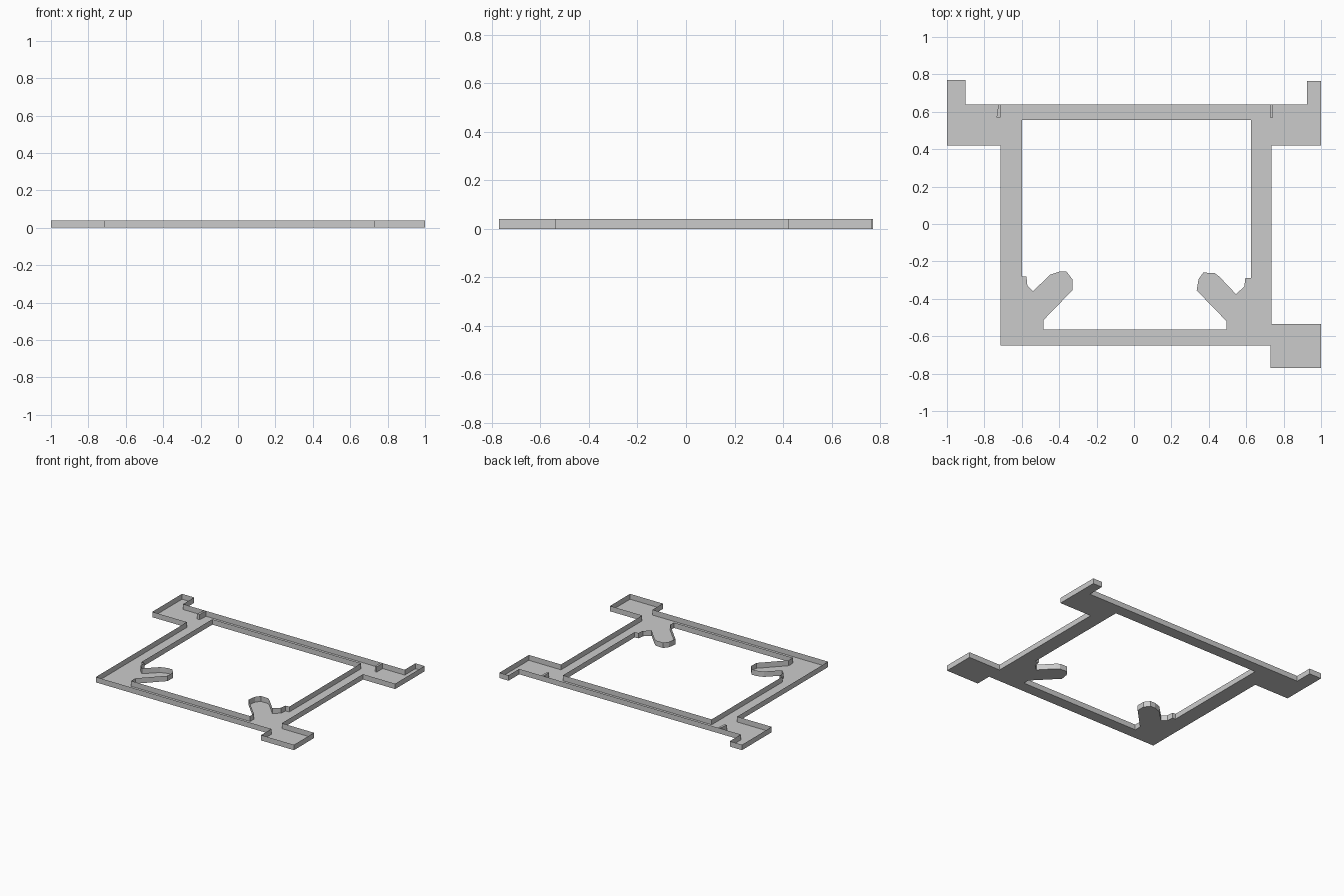
import bpy, bmesh

if "Cube" in bpy.data.objects:
    bpy.data.objects.remove(bpy.data.objects["Cube"])

H = 0.04  # tray depth

# Outer outline (counter-clockwise)
outer = [(-1, .77), (-1, .42), (-.715, .42), (-.715, -.65), (.73, -.65),
         (.73, -.77), (1, -.77), (1, -.535), (.735, -.535), (.735, .42),
         (1, .42), (1, .765), (.925, .765), (.925, .64), (-.90, .64), (-.90, .77)]

# Opening outline with the two rounded diagonal fingers (clockwise)
right_finger = [(.625, -.29), (.595, -.29), (.59, -.335), (.545, -.375),
                (.455, -.28), (.43, -.262), (.37, -.26), (.345, -.295),
                (.335, -.355), (.495, -.52), (.495, -.565)]
left_finger = [(-.485, -.565), (-.485, -.515), (-.33, -.355), (-.33, -.295),
               (-.36, -.255), (-.40, -.255), (-.45, -.272), (-.54, -.36),
               (-.57, -.33), (-.575, -.28), (-.60, -.28)]
opening = [(-.60, .555), (.625, .555)] + right_finger + left_finger


def finish(bm, name):
    mesh = bpy.data.meshes.new(name)
    bm.to_mesh(mesh)
    bm.free()
    obj = bpy.data.objects.new(name, mesh)
    bpy.context.collection.objects.link(obj)


def add_walls(bm, loop):
    """Raise thin sheet walls on a closed outline; return its base edges."""
    low = [bm.verts.new((x, y, 0)) for x, y in loop]
    high = [bm.verts.new((x, y, H)) for x, y in loop]
    edges = []
    for i in range(len(loop)):
        j = (i + 1) % len(loop)
        bm.faces.new((low[i], low[j], high[j], high[i]))
        edges.append(bm.edges.get((low[i], low[j])))
    return edges


# Open-topped tray: floor sheet plus walls on both outlines
bm = bmesh.new()
edges = add_walls(bm, outer) + add_walls(bm, opening)
fill = bmesh.ops.triangle_fill(bm, edges=edges, use_beauty=True)
for f in [g for g in fill["geom"] if isinstance(g, bmesh.types.BMFace)]:
    f.normal_update()
    if f.normal.z > 0:
        f.normal_flip()
finish(bm, "frame_tray")

# Small ribs against the inside of the rear wall
ribs = {"left_rib": [(-.735, .57), (-.715, .57), (-.711, .64), (-.725, .64)],
        "right_rib": [(.727, .57), (.743, .57), (.743, .64), (.727, .64)]}
for name, loop in ribs.items():
    bm = bmesh.new()
    add_walls(bm, loop)
    bm.faces.new([v for v in bm.verts if v.co.z > 0])
    finish(bm, name)
